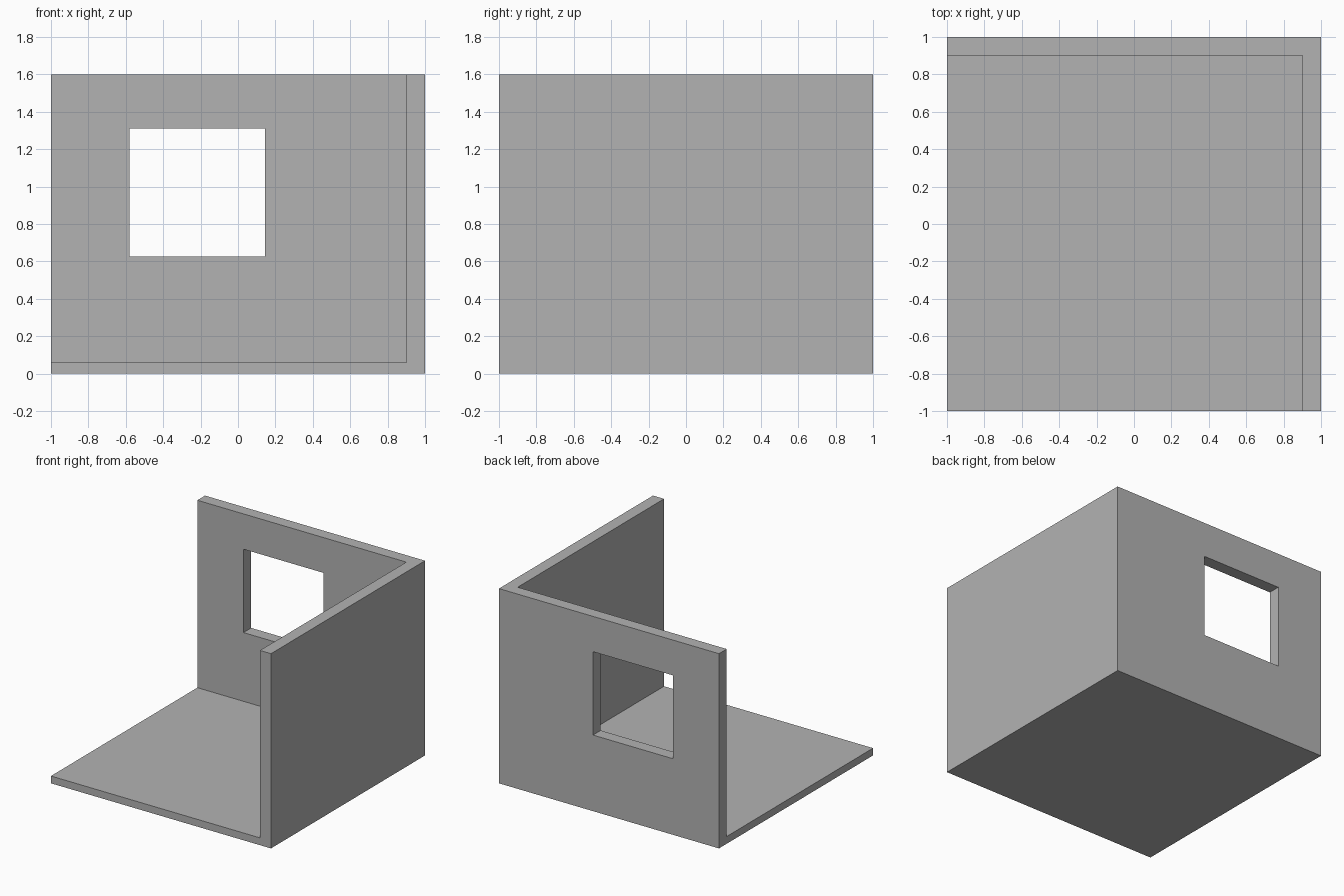
import bpy
from mathutils import Vector

cube = bpy.data.objects.get("Cube")
if cube:
    bpy.data.objects.remove(cube, do_unlink=True)

WALL, FLOOR, HEIGHT = 0.1, 0.06, 1.6

grey = bpy.data.materials.new("plain_grey")
grey.use_nodes = True
colour = (0.45, 0.45, 0.45, 1)
grey.diffuse_color = colour
grey.node_tree.nodes["Principled BSDF"].inputs["Base Color"].default_value = colour


def box(name, low, high):
    """Box spanning two opposite corners."""
    low, high = Vector(low), Vector(high)
    bpy.ops.mesh.primitive_cube_add(size=1)
    obj = bpy.context.object
    obj.name = name
    for v in obj.data.vertices:
        v.co = (low + high) / 2 + v.co * (high - low)
    obj.data.materials.append(grey)
    return obj


def cut(target, cutter):
    """Subtract the cutter from the target and discard it."""
    mod = target.modifiers.new("cut", "BOOLEAN")
    mod.operation = "DIFFERENCE"
    mod.solver = "EXACT"
    mod.object = cutter
    bpy.context.view_layer.objects.active = target
    bpy.ops.object.modifier_apply(modifier=mod.name)
    bpy.data.objects.remove(cutter, do_unlink=True)


# Floor, back wall and left wall as one solid
room = box("room_corner", (-1, -1, 0), (1, 1, HEIGHT))
cut(room, box("interior_cutter", (-1.5, -1.5, FLOOR), (1 - WALL, 1 - WALL, 2)))

# Window opening through the back wall
cut(room, box("window_cutter", (-0.58, 0.7, 0.625), (0.145, 1.3, 1.31)))
